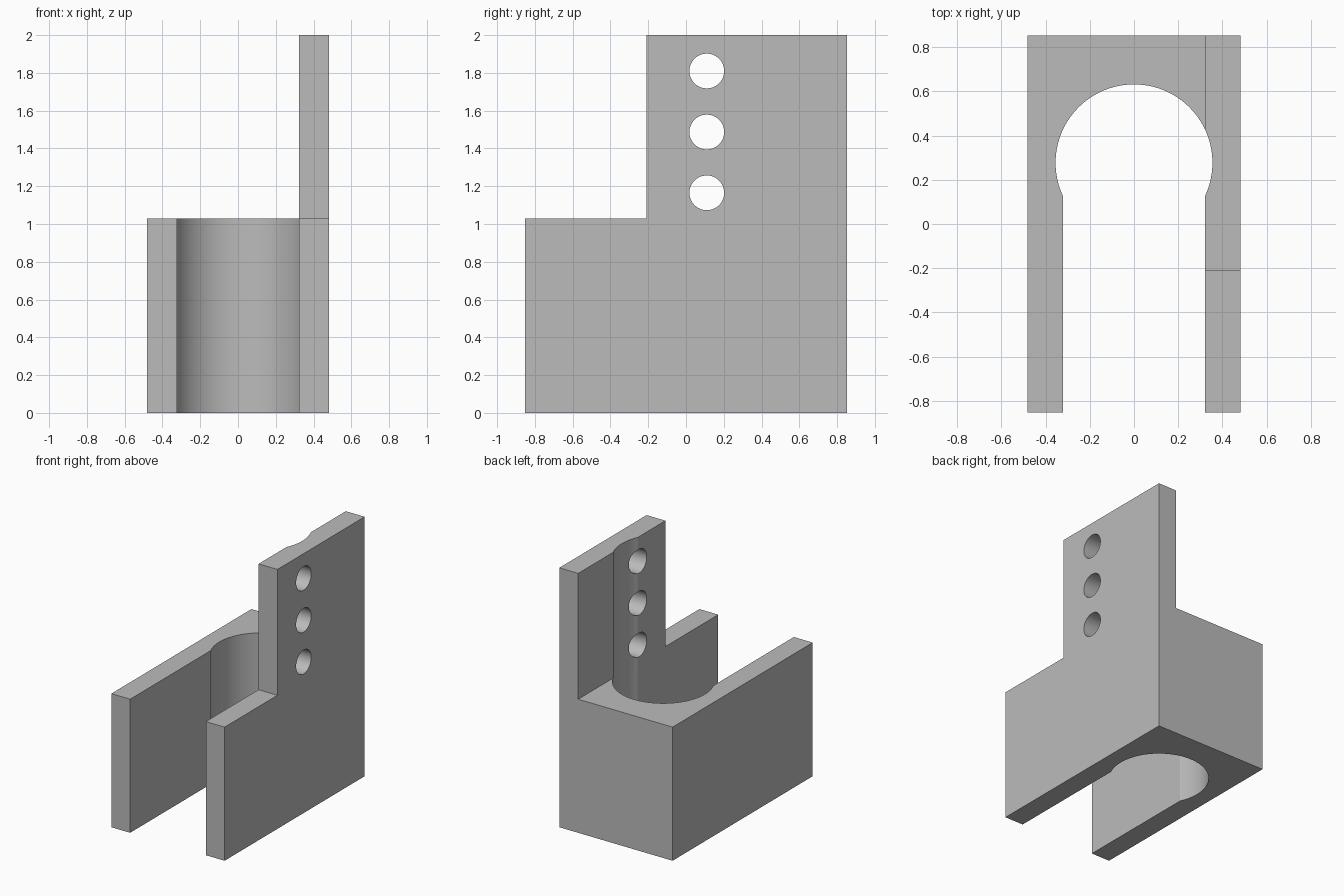
import bpy
import math
from mathutils import Matrix

default = bpy.data.objects.get("Cube")
if default:
    bpy.data.objects.remove(default, do_unlink=True)

HALF_X, HALF_Y = 0.483, 0.853
TOP, LEDGE = 2.0, 1.03
PLATE_X, PLATE_FRONT = 0.322, -0.21
BORE_Y, BORE_R = 0.277, 0.355
HOLE_Y, HOLE_R = 0.11, 0.092

grey = bpy.data.materials.new("plain grey")
grey.use_nodes = True
colour = (0.5, 0.5, 0.5, 1)
grey.diffuse_color = colour
grey.node_tree.nodes["Principled BSDF"].inputs["Base Color"].default_value = colour


def box(name, low, high):
    bpy.ops.mesh.primitive_cube_add(size=1)
    ob = bpy.context.object
    ob.name = name
    centre = [(a + b) / 2 for a, b in zip(low, high)]
    size = [b - a for a, b in zip(low, high)]
    ob.data.transform(Matrix.Translation(centre) @ Matrix.Diagonal((*size, 1)))
    return ob


def cylinder(name, radius, depth, centre, sides, rotation=(0, 0, 0)):
    bpy.ops.mesh.primitive_cylinder_add(vertices=sides, radius=radius, depth=depth,
                                        location=centre, rotation=rotation)
    bpy.context.object.name = name
    return bpy.context.object


def cut(target, cutter):
    mod = target.modifiers.new(cutter.name, "BOOLEAN")
    mod.operation = "DIFFERENCE"
    mod.solver = "EXACT"
    mod.object = cutter
    bpy.ops.object.select_all(action="DESELECT")
    target.select_set(True)
    bpy.context.view_layer.objects.active = target
    bpy.ops.object.modifier_apply(modifier=mod.name)
    bpy.data.objects.remove(cutter, do_unlink=True)


# Solid block that everything is cut from
bracket = box("bracket_body", (-HALF_X, -HALF_Y, 0), (HALF_X, HALF_Y, TOP))
bracket.data.materials.append(grey)

# Round bore with an open slot to the front
cut(bracket, cylinder("bore", BORE_R, 6, (0, BORE_Y, 1), 96))
cut(bracket, box("slot", (-PLATE_X - 0.0005, -2, -1), (PLATE_X + 0.0005, BORE_Y, 3)))

# Clear the space beside and in front of the tall plate
cut(bracket, box("side_clearance", (-2, -2, LEDGE), (PLATE_X, 2, 3)))
cut(bracket, box("front_clearance", (0, -2, LEDGE), (2, PLATE_FRONT, 3)))

# Row of holes through the plate
for z in (1.165, 1.487, 1.81):
    cut(bracket, cylinder("plate_hole", HOLE_R, 1, (0.5, HOLE_Y, z), 48,
                          (0, math.pi / 2, 0)))

# Smooth curved walls, sharp edges kept
bpy.ops.object.shade_smooth_by_angle(angle=math.radians(20))
